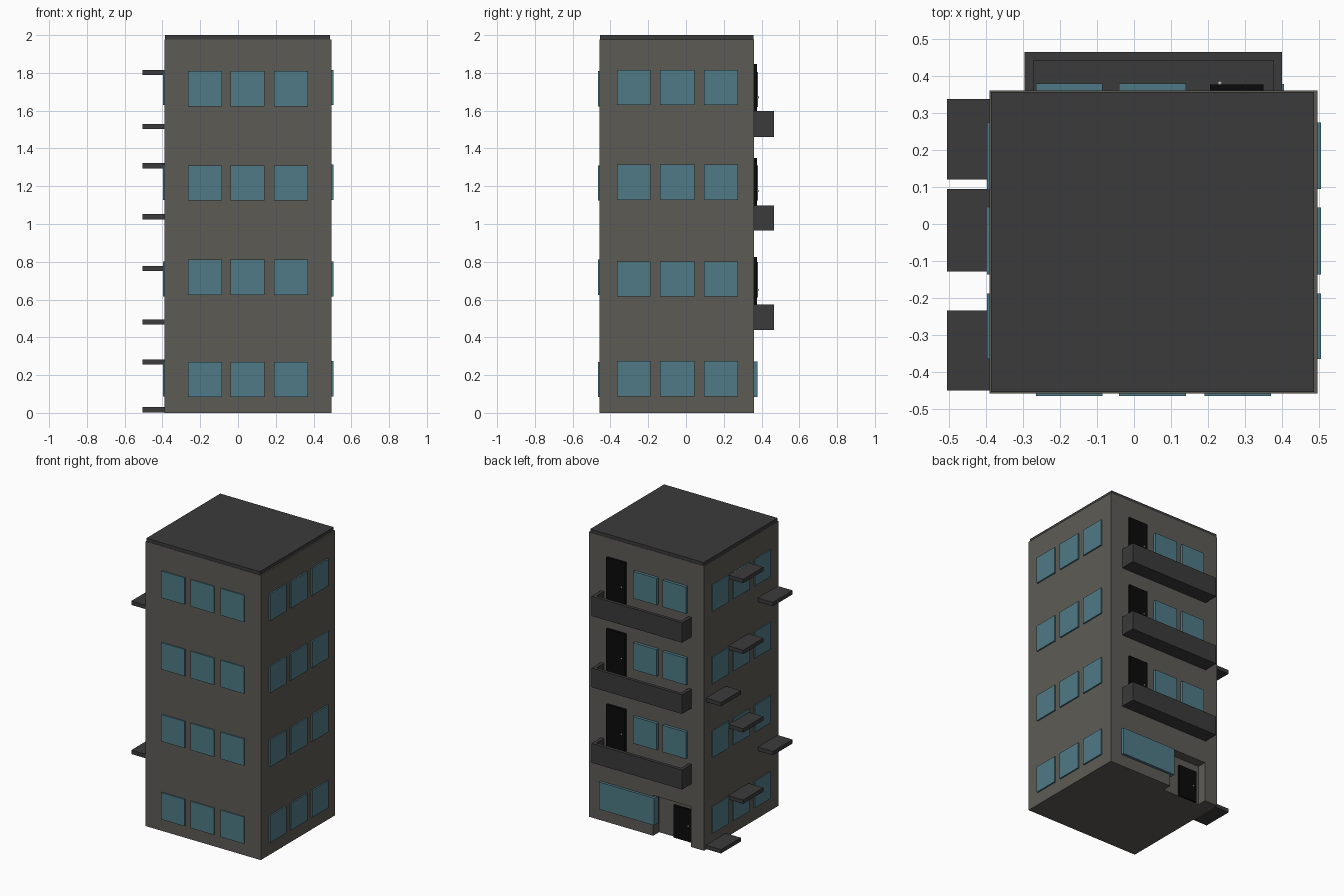
import bpy, bmesh
from mathutils import Matrix, Vector

if "Cube" in bpy.data.objects:
    bpy.data.objects.remove(bpy.data.objects["Cube"])


def mat(name, rgb):
    m = bpy.data.materials.new(name)
    m.diffuse_color = (*rgb, 1)
    m.use_nodes = True
    m.node_tree.nodes["Principled BSDF"].inputs["Base Color"].default_value = m.diffuse_color
    return m


WALL = mat("wall", (0.11, 0.105, 0.09))
GLASS = mat("glass", (0.078, 0.195, 0.24))
DARK = mat("dark_concrete", (0.043, 0.043, 0.044))
BLACK = mat("door_black", (0.003, 0.003, 0.003))
METAL = mat("metal", (0.5, 0.5, 0.5))


def boxes(name, spans, material):
    """One object from boxes given as (x0, x1, y0, y1, z0, z1)."""
    bm = bmesh.new()
    for x0, x1, y0, y1, z0, z1 in spans:
        centre = Vector((x0 + x1, y0 + y1, z0 + z1)) / 2
        size = Matrix.Diagonal((x1 - x0, y1 - y0, z1 - z0, 1))
        bmesh.ops.create_cube(bm, size=1, matrix=Matrix.Translation(centre) @ size)
    me = bpy.data.meshes.new(name)
    bm.to_mesh(me)
    bm.free()
    me.materials.append(material)
    ob = bpy.data.objects.new(name, me)
    bpy.context.collection.objects.link(ob)
    return ob


def knob(name, x, y, z):
    bpy.ops.mesh.primitive_uv_sphere_add(segments=12, ring_count=8, radius=0.006, location=(x, y, z))
    ob = bpy.context.object
    ob.name = name
    ob.data.materials.append(METAL)
    bpy.ops.object.shade_smooth()


# building block with a recessed entrance at the back
LEFT, RIGHT, FRONT, BACK = -0.39, 0.495, -0.457, 0.36
body = boxes("building_body", [(LEFT, RIGHT, FRONT, BACK, 0, 1.978)], WALL)
cutter = boxes("entrance_cutter", [(-0.29, 0.0, 0.295, 0.5, -0.1, 0.28)], WALL)
cutter.hide_render = True
mod = body.modifiers.new("entrance", 'BOOLEAN')
mod.operation = 'DIFFERENCE'
mod.solver = 'EXACT'
mod.object = cutter
bpy.context.view_layer.objects.active = body
bpy.ops.object.modifier_apply(modifier=mod.name)
bpy.data.objects.remove(cutter)

# roof slab
boxes("roof_slab", [(-0.386, 0.486, -0.454, 0.357, 1.97, 2.0)], DARK)

# window rows on front, both sides and back
XS = [(-0.265, -0.085), (-0.04, 0.14), (0.19, 0.37)]
YS = [(-0.365, -0.188), (-0.137, 0.044), (0.095, 0.274)]
front_z = [0.083, 0.625, 1.125, 1.623]
side_z = [0.088, 0.615, 1.128, 1.63]
H = 0.186
boxes("front_windows", [(a, b, -0.465, -0.44, z, z + H) for z in front_z for a, b in XS], GLASS)
boxes("right_windows", [(0.48, 0.505, a, b, z, z + H) for z in side_z for a, b in YS], GLASS)
boxes("left_windows", [(-0.397, -0.37, a, b, z, z + H) for z in side_z for a, b in YS], GLASS)
boxes("back_windows", [(a, b, 0.34, 0.38, z, z + H)
                       for z in (0.612, 1.125, 1.62) for a, b in XS[:2]], GLASS)
boxes("shop_window", [(-0.02, 0.405, 0.33, 0.378, 0.083, 0.272)], GLASS)

# balconies with solid rails, each with a door
for i, (z0, z1, top) in enumerate([(0.44, 0.575, 0.825), (0.965, 1.098, 1.35), (1.46, 1.597, 1.846)], 1):
    x0, x1, y1, t = -0.295, 0.40, 0.465, 0.023
    boxes(f"balcony_{i}", [
        (x0, x1, BACK, y1, z0, z0 + 0.025),
        (x0, x1, y1 - t, y1, z0 + 0.025, z1),
        (x0, x0 + t, BACK, y1 - t, z0 + 0.025, z1),
        (x1 - t, x1, BACK, y1 - t, z0 + 0.025, z1)], DARK)
    boxes(f"balcony_door_{i}", [(0.205, 0.35, 0.34, 0.376, z0 + 0.025, top)], BLACK)
    knob(f"balcony_door_knob_{i}", 0.232, 0.38, top - 0.175)

# entrance door inside the recess
boxes("entrance_door", [(-0.262, -0.12, 0.28, 0.308, 0.0, 0.225)], BLACK)
knob("entrance_door_knob", -0.235, 0.312, 0.11)

# staggered ledges climbing the left wall
BACK_Y, MID_Y, FRONT_Y = (0.12, 0.337), (-0.128, 0.094), (-0.45, -0.233)
cycle = [BACK_Y, MID_Y, FRONT_Y, MID_Y]
for i, z in enumerate([0.003, 0.255, 0.467, 0.75, 1.025, 1.295, 1.503, 1.788]):
    y0, y1 = cycle[i % 4]
    boxes(f"wall_ledge_{i + 1}", [(-0.505, -0.38, y0, y1, z, z + 0.027)], DARK)
